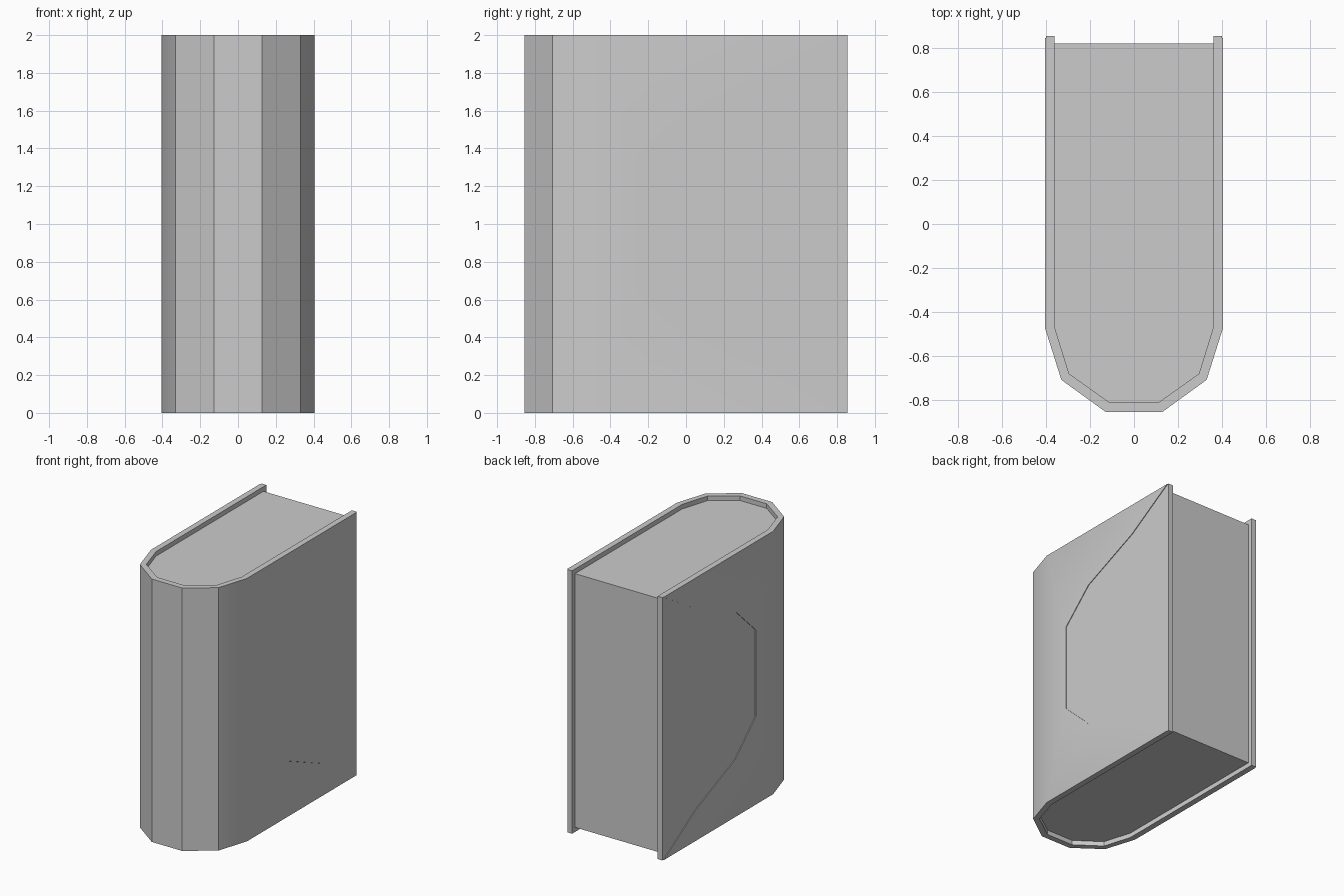
import bpy, bmesh, math
from mathutils import Vector

if "Cube" in bpy.data.objects:
    bpy.data.objects.remove(bpy.data.objects["Cube"])

HEIGHT = 2.0
INSET = 0.035


def prism(name, base, offset):
    """Extrude a closed polygon of 3D points along an offset vector."""
    bm = bmesh.new()
    face = bm.faces.new([bm.verts.new(p) for p in base])
    ext = bmesh.ops.extrude_face_region(bm, geom=[face], use_keep_orig=True)
    verts = [g for g in ext["geom"] if isinstance(g, bmesh.types.BMVert)]
    bmesh.ops.translate(bm, verts=verts, vec=Vector(offset))
    bmesh.ops.recalc_face_normals(bm, faces=bm.faces)
    mesh = bpy.data.meshes.new(name)
    bm.to_mesh(mesh)
    bm.free()
    obj = bpy.data.objects.new(name, mesh)
    bpy.context.collection.objects.link(obj)
    return obj


def mirrored(half):
    """Right half of an outline, back to front, continued up the left side."""
    return half + [(-x, y) for x, y in reversed(half)]


# Cover: U-shaped shell with a faceted spine
outer = mirrored([(0.405, 0.855), (0.405, -0.47), (0.33, -0.708), (0.127, -0.855)])
inner_half = [(-0.47, 0.36), (-0.68, 0.295), (-0.81, 0.112)]
inner_half = [(x, y) for y, x in inner_half]
inner = mirrored([(0.36, 0.855)] + inner_half)
outline = outer + inner[::-1]
cover = prism("cover", [(x, y, 0) for x, y in outline], (0, 0, HEIGHT))

# Shallow recessed panel on each side of the cover
half = [(1.0, 1.095), (0.46, 0.765), (-0.016, 0.562), (-0.26, 0.33)]
panel = half + [(y, -z) for y, z in reversed(half)]
for side in (-1, 1):
    cutter = prism("panel_cutter", [(side * 0.4, y, z + 1) for y, z in panel],
                   (side * 0.1, 0, 0))
    cutter.hide_render = True
    mod = cover.modifiers.new("panel", 'BOOLEAN')
    mod.operation = 'DIFFERENCE'
    mod.solver = 'EXACT'
    mod.object = cutter
    bpy.context.view_layer.objects.active = cover
    bpy.ops.object.modifier_apply(modifier=mod.name)
    bpy.data.objects.remove(cutter)

# Soften only the shallow bend between the boards and the spine
bpy.ops.object.select_all(action='DESELECT')
cover.select_set(True)
bpy.context.view_layer.objects.active = cover
bpy.ops.object.shade_smooth_by_angle(angle=math.radians(30))

# Page block, set back from the cover edges
page_outline = mirrored([(0.36, 0.82)] + inner_half)
prism("pages", [(x, y, INSET) for x, y in page_outline], (0, 0, HEIGHT - 2 * INSET))
